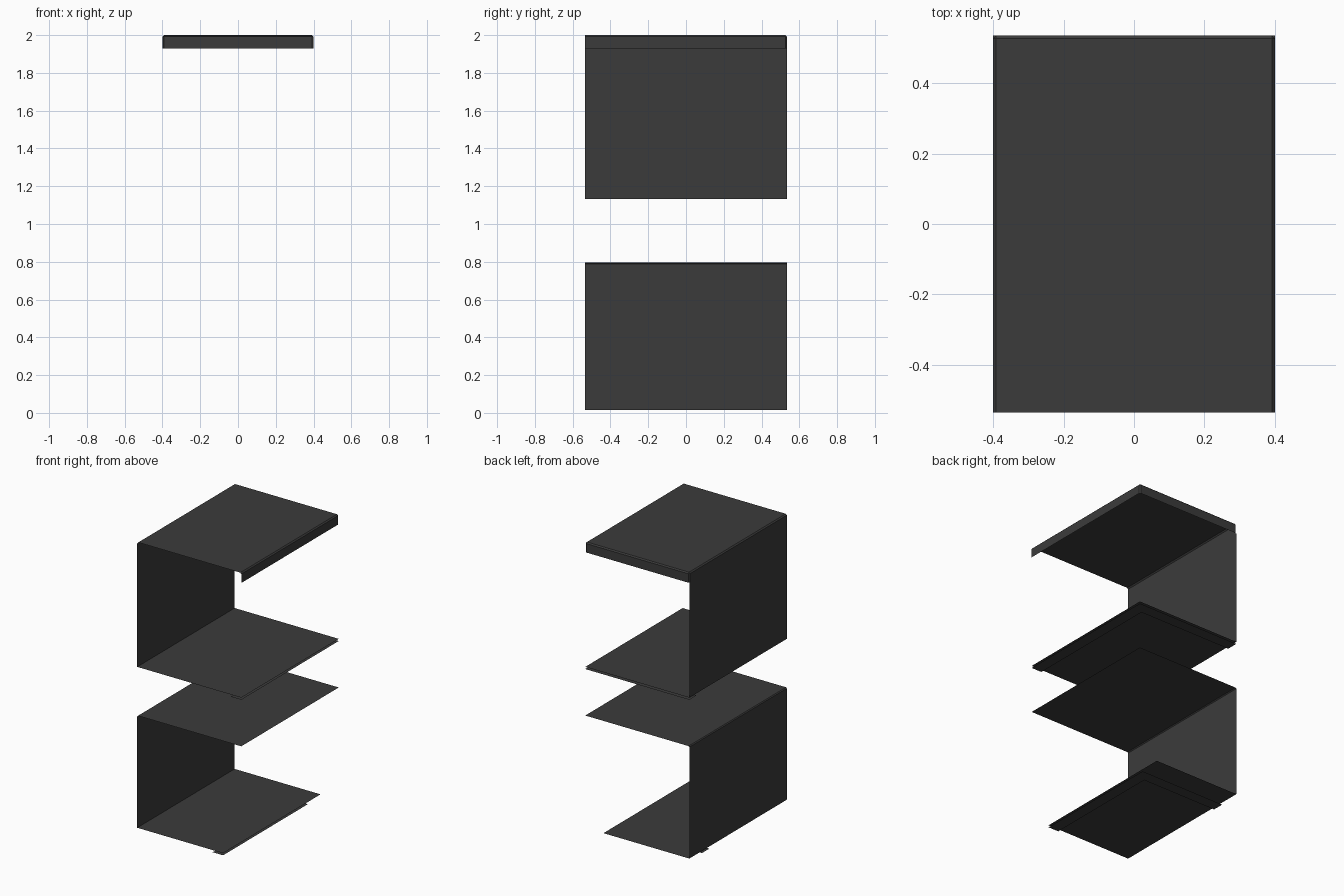
import bpy
import bmesh

cube = bpy.data.objects.get("Cube")
if cube:
    bpy.data.objects.remove(cube, do_unlink=True)

X, Y = 0.4, 0.535        # half width and half depth
LIP = 0.08               # width of the flat rims under the shelves

# One charcoal finish for all sheets
charcoal = bpy.data.materials.new("charcoal")
charcoal.use_nodes = True
colour = (0.044, 0.044, 0.044, 1)
charcoal.diffuse_color = colour
charcoal.node_tree.nodes["Principled BSDF"].inputs["Base Color"].default_value = colour


def finish(name, bm):
    mesh = bpy.data.meshes.new(name)
    bm.to_mesh(mesh)
    bm.free()
    mesh.materials.append(charcoal)
    obj = bpy.data.objects.new(name, mesh)
    bpy.context.collection.objects.link(obj)
    return obj


def folded_sheet(name, profile):
    """Sheet with an (x, z) profile, running the full depth."""
    bm = bmesh.new()
    rows = [[bm.verts.new((x, y, z)) for y in (-Y, Y)] for x, z in profile]
    for a, b in zip(rows, rows[1:]):
        bm.faces.new((a[0], b[0], b[1], a[1]))
    return finish(name, bm)


def rim(name, right, back, z):
    """Flat L-shaped rim along the side and back of a shelf underside."""
    bm = bmesh.new()
    outline = [(right, -Y), (right, back), (-X, back), (-X, back - LIP),
               (right - LIP, back - LIP), (right - LIP, -Y)]
    face = bm.faces.new([bm.verts.new((x, y, z)) for x, y in outline])
    bmesh.ops.triangulate(bm, faces=[face])
    return finish(name, bm)


def top_cover(z_low, z_high):
    """Top panel with a back and side skirt and softened edges."""
    bm = bmesh.new()
    corners = [(X, -Y), (X, Y), (-X, Y), (-X, -Y)]
    low = [bm.verts.new((x, y, z_low)) for x, y in corners]
    high = [bm.verts.new((x, y, z_high)) for x, y in corners]
    bm.faces.new(high)
    for i in range(3):
        bm.faces.new((low[i], low[i + 1], high[i + 1], high[i]))
    folds = [e for e in bm.edges if len(e.link_faces) == 2]
    bmesh.ops.bevel(bm, geom=folds, offset=0.008, segments=1, affect='EDGES')
    return finish("top_cover", bm)


# Upper compartment
top_cover(1.93, 2.0)
folded_sheet("upper_wall_and_shelf", [(-X, 1.93), (-X, 1.133), (X, 1.133)])
rim("upper_shelf_rim", X, Y, 1.118)

# Lower compartment, with a narrower floor
folded_sheet("lower_wall_and_shelves",
             [(X, 0.795), (-X + 0.006, 0.795), (-X, 0.789), (-X, 0.015), (0.26, 0.015)])
rim("lower_shelf_rim", 0.26, Y - 0.14, 0.0)
